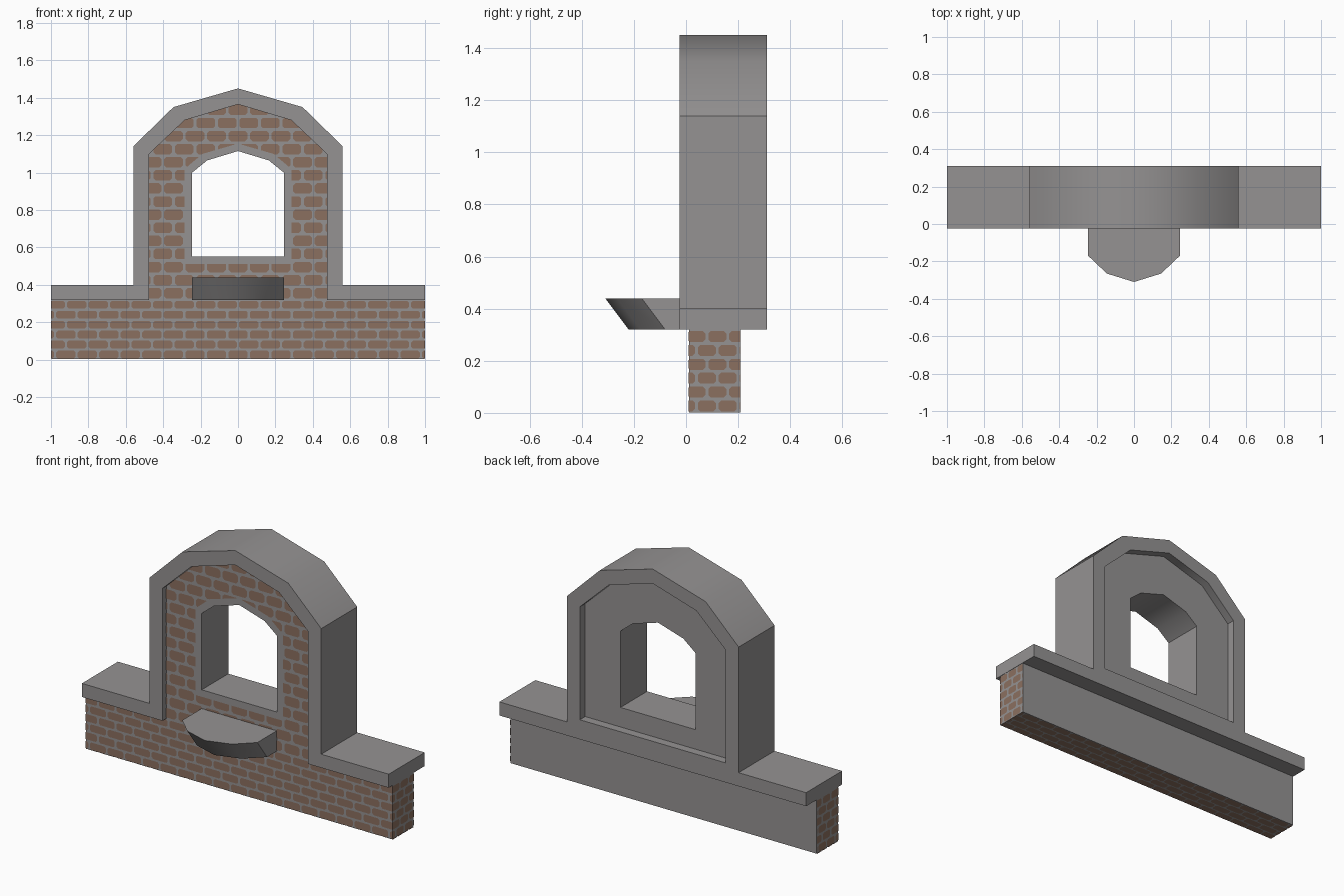
import bpy, bmesh, math

if "Cube" in bpy.data.objects:
    bpy.data.objects.remove(bpy.data.objects["Cube"])


def material(name, rgb):
    m = bpy.data.materials.new(name)
    m.diffuse_color = (*rgb, 1)
    m.use_nodes = True
    m.node_tree.nodes["Principled BSDF"].inputs["Base Color"].default_value = m.diffuse_color
    return m


STONE = material("grey_stone", (0.30, 0.29, 0.29))
BRICK = material("brown_brick", (0.26, 0.16, 0.115))


def finish(name, bm, mat, smooth=False, fix=True):
    if fix:
        bmesh.ops.recalc_face_normals(bm, faces=bm.faces)
    me = bpy.data.meshes.new(name)
    bm.to_mesh(me)
    bm.free()
    me.materials.append(mat)
    ob = bpy.data.objects.new(name, me)
    bpy.context.collection.objects.link(ob)
    if smooth:
        me.polygons.foreach_set("use_smooth", [True] * len(me.polygons))
        me.set_sharp_from_angle(angle=math.radians(40))
    return ob


def loft(name, a, b, mat, smooth=False):
    """Closed solid between two matching outlines of 3D points."""
    bm = bmesh.new()
    va, vb = [bm.verts.new(p) for p in a], [bm.verts.new(p) for p in b]
    bm.faces.new(va)
    bm.faces.new(vb[::-1])
    n = len(va)
    for i in range(n):
        j = (i + 1) % n
        bm.faces.new((va[i], vb[i], vb[j], va[j]))
    return finish(name, bm, mat, smooth)


def prism(name, prof, y0, y1, mat, smooth=False):
    return loft(name, [(x, y0, z) for x, z in prof],
                [(x, y1, z) for x, z in prof], mat, smooth)


def box(name, x, z0, z1, y0, y1, mat):
    return prism(name, [(-x, z0), (x, z0), (x, z1), (-x, z1)], y0, y1, mat)


def arch(x, z0, z1, xs, zs, top):
    """Counter-clockwise arch outline seen from the front."""
    return [(-x, z0), (x, z0), (x, z1), (xs, zs), (0, top), (-xs, zs), (-x, z1)]


def clip(poly, region):
    """Clip a polygon to a convex counter-clockwise region."""
    for i, a in enumerate(region):
        b = region[(i + 1) % len(region)]
        d = [(b[0] - a[0]) * (p[1] - a[1]) - (b[1] - a[1]) * (p[0] - a[0]) for p in poly]
        out = []
        for k, p in enumerate(poly):
            q, dp, dq = poly[k - 1], d[k], d[k - 1]
            if dp * dq < 0:
                t = dq / (dq - dp)
                out.append((q[0] + (p[0] - q[0]) * t, q[1] + (p[1] - q[1]) * t))
            if dp >= 0:
                out.append(p)
        poly = out
        if len(poly) < 3:
            return []
    return poly


def bricks(name, regions, place, pu, pv, gap=0.011, v0=0.0):
    """Running-bond faces with clipped corners, limited to convex regions."""
    bm = bmesh.new()
    w, h = (pu - gap) / 2, (pv - gap) / 2
    c = h * 0.45
    shape = [(-w + c, -h), (w - c, -h), (w, -h + c), (w, h - c),
             (w - c, h), (-w + c, h), (-w, h - c), (-w, -h + c)]
    for reg in regions:
        us, vs = [p[0] for p in reg], [p[1] for p in reg]
        for r in range(math.floor((min(vs) - v0) / pv), math.ceil((max(vs) - v0) / pv)):
            for k in range(math.floor(min(us) / pu) - 1, math.ceil(max(us) / pu) + 1):
                cu, cv = (k + 0.5 * (r % 2)) * pu, v0 + (r + 0.5) * pv
                poly = clip([(cu + u, cv + v) for u, v in shape], reg)
                if poly:
                    bm.faces.new([bm.verts.new(place(u, v)) for u, v in poly])
    return finish(name, bm, BRICK, fix=False)


def rect(u0, u1, v0, v1):
    return [(u0, v0), (u1, v0), (u1, v1), (u0, v1)]


# low base wall
box("base_wall", 0.998, 0.002, 0.32, 0.012, 0.21, STONE)

# coping that runs along the base and over the arch
half_out = [(1, 0.32), (1, 0.40), (0.56, 0.40), (0.56, 1.14), (0.345, 1.35)]
half_in = [(0.285, 1.28), (0.475, 1.10), (0.475, 0.32)]
left = [(-x, z) for x, z in half_out[::-1]]
left_in = [(-x, z) for x, z in half_in[::-1]]
coping = half_out + [(0, 1.45)] + left + left_in + [(0, 1.365)] + half_in
prism("arch_coping", coping, -0.025, 0.31, STONE, True)
box("back_sill_rail", 0.475, 0.32, 0.435, 0.20, 0.31, STONE)

# arched panel with a window opening
outer = arch(0.475, 0.32, 1.10, 0.285, 1.28, 1.365)
window = arch(0.245, 0.55, 1.0, 0.165, 1.065, 1.115)
bm = bmesh.new()
loops = [[bm.verts.new((x, y, z)) for x, z in prof]
         for prof, y in ((outer, 0.012), (window, 0.012), (window, 0.26), (outer, 0.26))]
for a, b in zip(loops, loops[1:] + loops[:1]):
    for i in range(7):
        j = (i + 1) % 7
        bm.faces.new((a[i], a[j], b[j], b[i]))
finish("arched_panel", bm, STONE, True)

# half-round shelf, undercut towards the wall
plan = [(-0.245, 0.02), (-0.245, -0.17), (-0.145, -0.265), (0, -0.31),
        (0.145, -0.265), (0.245, -0.17), (0.245, 0.02)]
loft("window_shelf", [(x, y, 0.44) for x, y in plan],
     [(x, y + 0.09 if y < 0 else y, 0.32) for x, y in plan], STONE, True)

# brick faces: panel ring around the plain window border, base front, ends, underside
border = arch(0.285, 0.51, 1.02, 0.19, 1.10, 1.155)
ring = [[outer[i], outer[(i + 1) % 7], border[(i + 1) % 7], border[i]] for i in range(7)]
front = lambda u, v: (u, 0.01, v)
bricks("panel_bricks", ring, front, 0.115, 0.07, 0.014, 0.32)
bricks("base_bricks", [rect(-1, 1, 0, 0.32)], front, 0.115, 0.0533)
bricks("right_end_bricks", [rect(0.01, 0.21, 0, 0.32)], lambda u, v: (1, u, v), 0.08, 0.0533)
bricks("left_end_bricks", [rect(-0.21, -0.01, 0, 0.32)], lambda u, v: (-1, -u, v), 0.08, 0.0533)
bricks("underside_bricks", [rect(-1, 1, -0.21, -0.01)], lambda u, v: (u, -v, 0), 0.115, 0.05, 0.008, -0.21)
